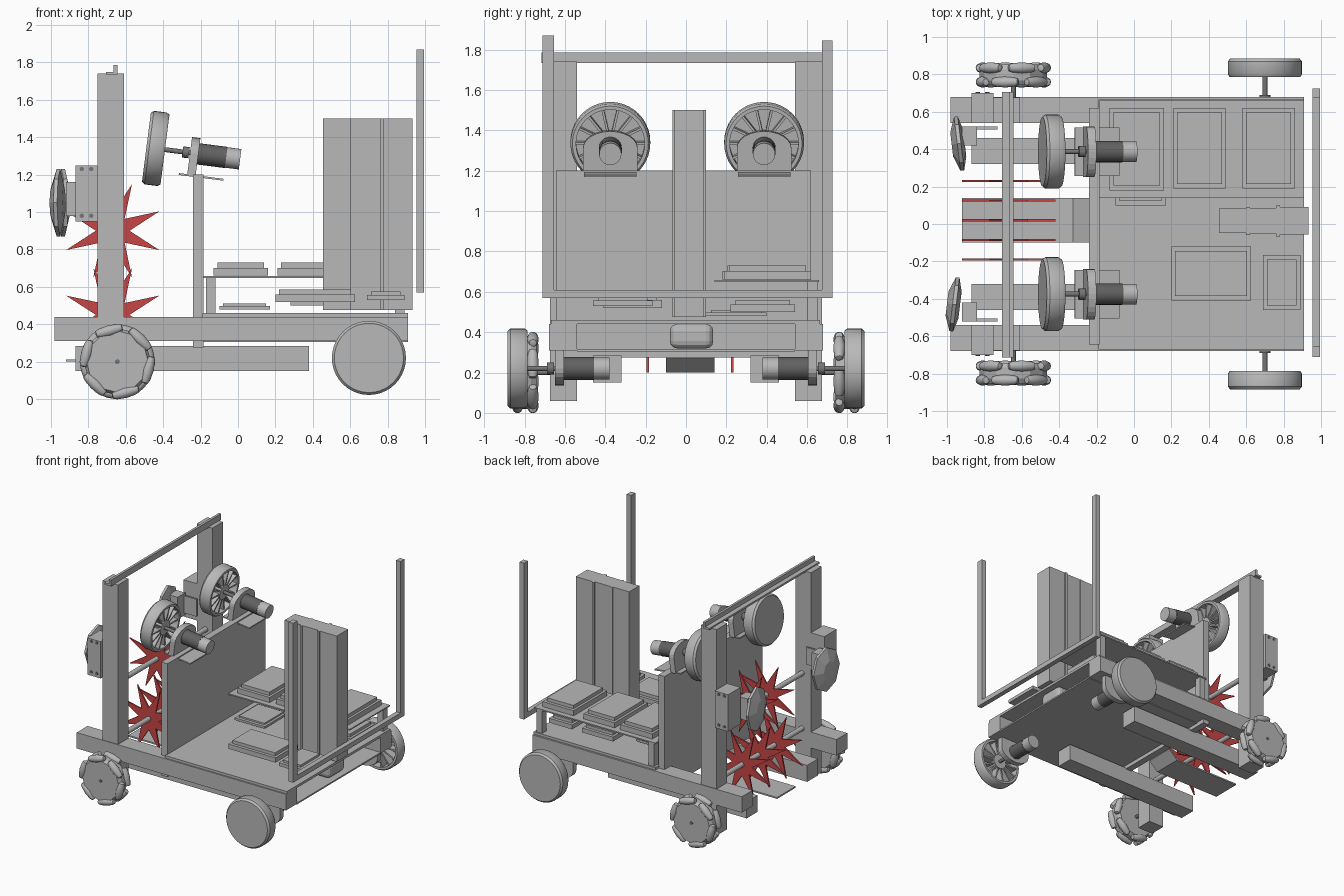
import bpy, bmesh, math
from mathutils import Matrix, Vector

if "Cube" in bpy.data.objects:
    bpy.data.objects.remove(bpy.data.objects["Cube"])


def material(name, rgb):
    m = bpy.data.materials.new(name)
    m.diffuse_color = (*rgb, 1)
    m.use_nodes = True
    m.node_tree.nodes["Principled BSDF"].inputs["Base Color"].default_value = m.diffuse_color
    return m


GREY = material("light grey", (0.48, 0.48, 0.48))
DARK = material("dark grey", (0.12, 0.12, 0.12))
STEEL = material("steel grey", (0.18, 0.18, 0.18))
RED = material("red", (0.58, 0.06, 0.06))


def finish(name, bm, mat, M=None, smooth=False):
    if M is not None:
        bmesh.ops.transform(bm, matrix=M, verts=bm.verts)
    bmesh.ops.recalc_face_normals(bm, faces=bm.faces)
    me = bpy.data.meshes.new(name)
    bm.to_mesh(me)
    bm.free()
    me.materials.append(mat)
    if smooth:
        me.shade_smooth()
        me.set_sharp_from_angle(angle=math.radians(35))
    ob = bpy.data.objects.new(name, me)
    bpy.context.collection.objects.link(ob)
    return ob


def box(name, x0, x1, y0, y1, z0, z1, mat=GREY, M=None):
    bm = bmesh.new()
    bmesh.ops.create_cube(bm, size=1)
    for v in bm.verts:
        v.co = Vector(((x0 + x1) / 2 + v.co.x * (x1 - x0),
                       (y0 + y1) / 2 + v.co.y * (y1 - y0),
                       (z0 + z1) / 2 + v.co.z * (z1 - z0)))
    return finish(name, bm, mat, M)


def prism(name, pts, depth, mat, M):
    """Polygon in local XY, extruded along local Z."""
    bm = bmesh.new()
    f = bm.faces.new([bm.verts.new((x, y, 0)) for x, y in pts])
    new = bmesh.ops.extrude_face_region(bm, geom=[f])["geom"]
    bmesh.ops.translate(bm, vec=(0, 0, depth), verts=[g for g in new if isinstance(g, bmesh.types.BMVert)])
    return finish(name, bm, mat, M)


def lathe(name, prof, mat, M, segs=32, smooth=True):
    """Profile of (radius, z) spun around local Z; ends are capped."""
    bm = bmesh.new()
    rings = []
    for r, z in prof:
        if r == 0:
            rings.append([bm.verts.new((0, 0, z))])
        else:
            rings.append([bm.verts.new((r * math.cos(2 * math.pi * i / segs), r * math.sin(2 * math.pi * i / segs), z))
                          for i in range(segs)])
    for a, b in zip(rings, rings[1:]):
        for i in range(segs):
            j = (i + 1) % segs
            q = [a[i % len(a)], a[j % len(a)], b[j % len(b)], b[i % len(b)]]
            bm.faces.new(list(dict.fromkeys(q)))
    return finish(name, bm, mat, M, smooth)


def rod(name, r, z0, z1, mat, M, segs=24):
    return lathe(name, [(0, z0), (r, z0), (r, z1), (0, z1)], mat, M, segs)


def frame(origin, up, axis):
    """Matrix with local Y = up and local Z = axis."""
    y, z = Vector(up).normalized(), Vector(axis).normalized()
    R = Matrix((y.cross(z), y, z)).transposed().to_4x4()
    return Matrix.Translation(origin) @ R


def side_profile(y):
    return frame((0, y, 0), (0, 0, 1), (0, -1, 0))


# Chassis: rails, lower bars, posts, plates
for s, side in ((1, "left"), (-1, "right")):
    def sbox(name, x0, x1, y0, y1, z0, z1):
        return box(f"{side}_{name}", x0, x1, *sorted((s * y0, s * y1)), z0, z1)
    sbox("side_rail", -0.98, 0.91, 0.54, 0.68, 0.31, 0.44)
    sbox("lower_bar", -0.87, 0.38, 0.32, 0.46, 0.15, 0.285)
    sbox("front_post", -0.75, -0.61, 0.54, 0.675, 0.06, 1.74)
    sbox("post_bracket", -0.87, -0.75, 0.54, 0.70, 0.95, 1.25)
    sbox("bracket_plate", -0.91, -0.73, 0.505, 0.52, 1.0, 1.14)
    sbox("claw_mount", -0.92, -0.84, 0.42, 0.52, 0.98, 1.16)
    for i in range(4):
        rod(f"{side}_bracket_bolt_{i}", 0.012, 0, 0.005, STEEL,
            frame((-0.835 + 0.05 * (i % 2), s * 0.70, 0.98 + 0.25 * (i // 2)), (0, 0, 1), (0, s, 0)), 10)
    # faceted claw disc
    cx = -0.935 if s > 0 else -0.96
    M = frame((cx, s * 0.43, 1.05), (0, 0, 1), (-1, -s * 0.12, 0)) @ Matrix.Diagonal((0.145, 0.18, 1, 1))
    lathe(f"{side}_claw_disc", [(0, -0.03), (0.5, -0.03), (1, -0.01), (1, 0.01), (0.45, 0.04), (0, 0.04)],
          GREY, M, 8, False)

box("deck", -0.19, 0.91, -0.67, 0.665, 0.44, 0.46)
box("floor_plate", -0.19, 0.91, -0.54, 0.54, 0.305, 0.317)
box("divider_panel", -0.24, -0.185, -0.645, 0.62, 0.275, 1.2)
prism("intake_ramp", [(-0.92, 0.2), (-0.32, 0.2), (-0.24, 0.27), (-0.24, 0.285), (-0.325, 0.212), (-0.92, 0.212)],
      0.24, GREY, side_profile(0.14))
prism("top_crossbar", [(-0.705, 1.735), (-0.645, 1.735), (-0.645, 1.787), (-0.665, 1.787), (-0.665, 1.75),
                       (-0.705, 1.75)], 1.42, GREY, side_profile(0.705))

# Rear masts
box("right_mast", 0.955, 0.995, -0.71, -0.655, 0.57, 1.87)
box("left_mast", 0.955, 0.995, 0.675, 0.725, 0.57, 1.845)
box("mast_bar", 0.955, 0.995, -0.71, 0.725, 0.57, 0.61)

# Tall rear column with raised bands
for i, (x0, x1, y0, y1) in enumerate([(0.455, 0.6, -0.048, 0.083), (0.6, 0.62, -0.06, 0.09), (0.62, 0.76, -0.052, 0.085),
                                      (0.76, 0.78, -0.067, 0.1), (0.78, 0.932, -0.057, 0.09)]):
    box(f"column_section_{i}", x0, x1, y0, y1, 0.475, 1.5)

# Rounded tank between floor and deck
tank = box("tank", 0.5, 0.88, -0.08, 0.135, 0.32, 0.44)
bev = tank.modifiers.new("bevel", "BEVEL")
bev.width, bev.segments = 0.035, 3

# Electronics shelf and stepped boxes
box("shelf", -0.185, 0.91, 0.14, 0.66, 0.648, 0.658)
for i, x in enumerate((-0.17, 0.84)):
    box(f"shelf_support_{i}", x, x + 0.05, 0.6, 0.655, 0.46, 0.648)
UNITS = [(-0.13, 0.16, 0.18, 0.62, 0.66, 0.73), (0.21, 0.49, 0.19, 0.62, 0.66, 0.73), (0.58, 0.86, 0.19, 0.62, 0.66, 0.73),
         (0.2, 0.625, -0.41, -0.12, 0.52, 0.585), (0.69, 0.89, -0.46, -0.165, 0.53, 0.575),
         (-0.1, 0.17, 0.1, 0.4, 0.48, 0.51), (0.28, 0.56, 0.22, 0.54, 0.5, 0.56), (0.65, 0.86, 0.22, 0.54, 0.5, 0.56)]
for i, (x0, x1, y0, y1, z0, z1) in enumerate(UNITS):
    zm = z0 + 0.6 * (z1 - z0)
    box(f"electronics_base_{i}", x0, x1, y0, y1, z0, zm)
    box(f"electronics_lid_{i}", x0 + 0.02, x1 - 0.02, y0 + 0.025, y1 - 0.025, zm, z1)

# Red star rollers on two shafts
star = [((0.27 if k % 2 else 0.09) * math.cos(k * math.pi / 8), (0.27 if k % 2 else 0.09) * math.sin(k * math.pi / 8))
        for k in range(16)]
for level, z, ys in (("lower", 0.45, (-0.19, 0.02, 0.23)), ("upper", 0.90, (-0.085, 0.125))):
    rod(f"{level}_shaft", 0.02, -0.55, 0.55, GREY, frame((-0.67, 0, z), (0, 0, 1), (0, 1, 0)))
    for i, y in enumerate(ys):
        prism(f"{level}_star_{i}", star, 0.012, RED, frame((-0.67, y + 0.006, z), (0, 0, 1), (0, -1, 0)))


# Spoked wheel with axle, mount and motor (local Z points to the motor)
def motor_wheel(name, M, foot):
    lathe(f"{name}_wheel", [(0, -0.05), (0.185, -0.05), (0.198, -0.035), (0.198, 0.035), (0.188, 0.05), (0.17, 0.05),
                            (0.17, -0.02), (0, -0.02)], GREY, M, 40)
    rod(f"{name}_hub", 0.06, -0.02, 0.045, GREY, M)
    for k in range(14):
        box(f"{name}_spoke_{k}", 0.05, 0.175, -0.006, 0.006, -0.02, 0.04, GREY,
            M @ Matrix.Rotation(2 * math.pi * k / 14, 4, "Z"))
    rod(f"{name}_axle", 0.013, 0.04, 0.2, STEEL, M)
    rod(f"{name}_collar", 0.03, 0.145, 0.18, STEEL, M)
    arch = [(-0.135, -0.12), (0.135, -0.12)] + [
        (0.135 * math.cos(math.pi * k / 12), 0.085 * math.sin(math.pi * k / 12)) for k in range(13)]
    prism(f"{name}_mount", arch, 0.045, GREY, M @ Matrix.Translation((0, 0, 0.185)))
    rod(f"{name}_motor", 0.057, 0.23, 0.38, DARK, M)
    rod(f"{name}_motor_cap", 0.055, 0.38, 0.455, GREY, M)
    if foot:
        box(f"{name}_foot", -0.13, 0.13, -0.125, -0.115, 0.14, 0.38, GREY, M)


t = math.radians(7.3)
for y, n in ((0.387, "left"), (-0.375, "right")):
    motor_wheel(f"{n}_launcher", frame((-0.44, y, 1.34), (math.sin(t), 0, math.cos(t)),
                                       (math.cos(t), 0, -math.sin(t))), True)
for s, n in ((1, "left"), (-1, "right")):
    motor_wheel(f"{n}_rear", frame((0.70, s * 0.835, 0.22), (0, 0, -1), (0, -s, 0)), False)

    # Front roller wheels
    M = frame((-0.645, s * 0.797, 0.2), (0, 0, 1), (0, s, 0))
    lathe(f"{n}_roller_wheel_core", [(0, -0.055), (0.165, -0.055), (0.18, -0.03), (0.18, 0.03), (0.165, 0.055),
                                     (0, 0.055)], GREY, M, 12, False)
    rod(f"{n}_roller_wheel_axle", 0.013, -0.25, 0.06, STEEL, M)
    for k in range(12):
        L = (M @ Matrix.Rotation(math.pi * (k + 0.5) / 6, 4, "Z")
             @ Matrix.Translation((0.17, 0, 0.038 if k % 2 else -0.038)) @ Matrix.Rotation(math.pi / 2, 4, "X"))
        lathe(f"{n}_roller_{k}", [(0, -0.075), (0.018, -0.07), (0.025, -0.05), (0.03, 0), (0.025, 0.05), (0.018, 0.07),
                                  (0, 0.075)], GREY, L, 14)
